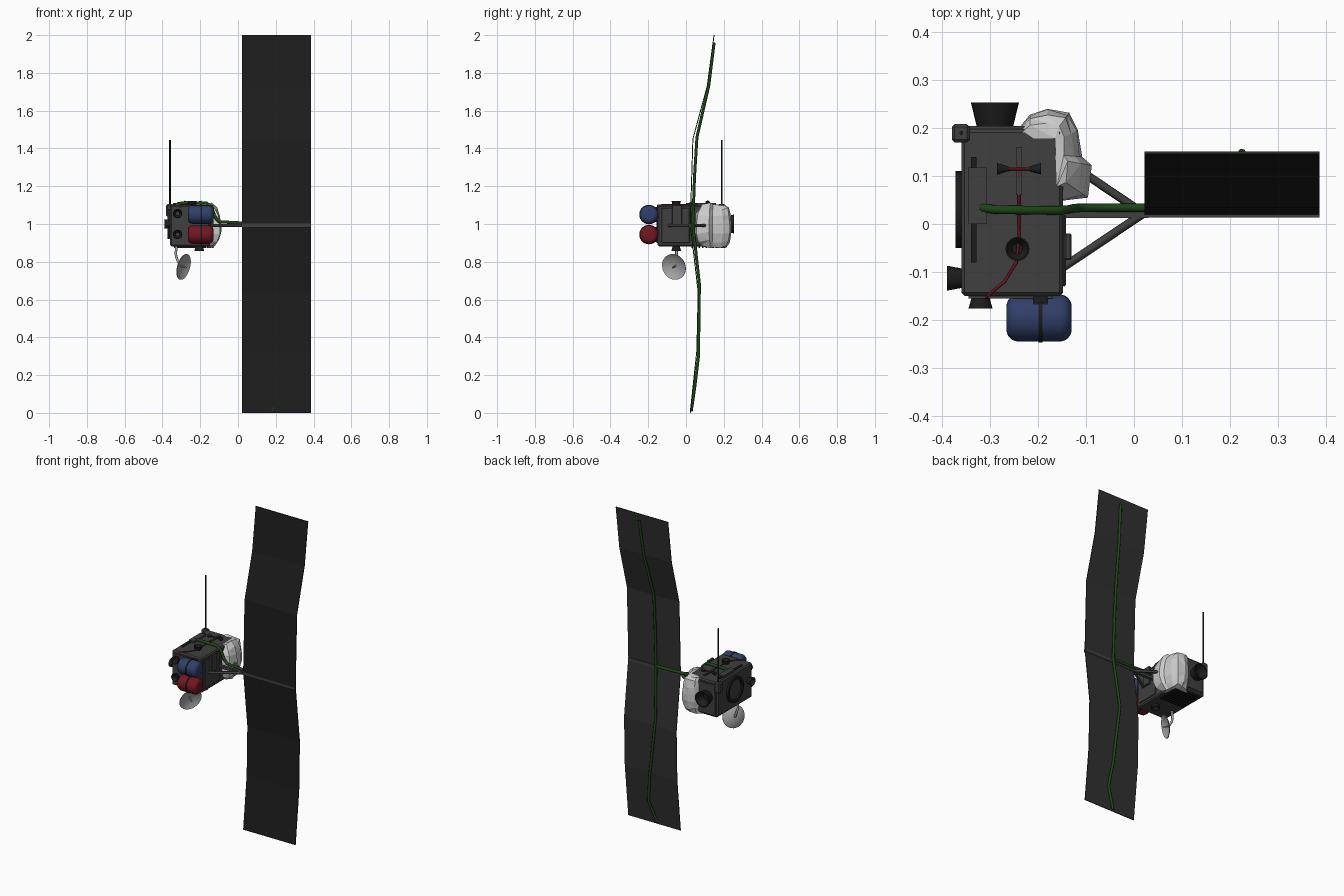
import bpy, bmesh, math, random
from mathutils import Vector

if "Cube" in bpy.data.objects:
    bpy.data.objects.remove(bpy.data.objects["Cube"])
random.seed(4)

def mat(name, r, g, b):
    m = bpy.data.materials.new(name)
    m.diffuse_color = (r, g, b, 1)
    m.use_nodes = True
    m.node_tree.nodes["Principled BSDF"].inputs["Base Color"].default_value = m.diffuse_color
    return m

DARK = mat("dark_grey", .05, .05, .05)
BLACK = mat("black", .012, .012, .012)
BACK = mat("panel_back", .03, .03, .03)
FOIL = mat("foil_white", .75, .75, .75)
DISH = mat("dish_grey", .4, .4, .4)
BLUE = mat("tank_blue", .03, .05, .14)
RED = mat("tank_red", .17, .008, .015)
GREEN = mat("cable_green", .012, .06, .008)

def finish(name, bm, m, smooth=False):
    bmesh.ops.recalc_face_normals(bm, faces=bm.faces)
    me = bpy.data.meshes.new(name)
    bm.to_mesh(me)
    bm.free()
    ob = bpy.data.objects.new(name, me)
    bpy.context.collection.objects.link(ob)
    me.materials.append(m)
    if smooth:
        bpy.ops.object.select_all(action='DESELECT')
        ob.select_set(True)
        bpy.context.view_layer.objects.active = ob
        bpy.ops.object.shade_smooth_by_angle(angle=math.radians(40))
    return ob

def box(name, lo, hi, m=DARK, bevel=0.0):
    bm = bmesh.new()
    bmesh.ops.create_cube(bm, size=1)
    for v in bm.verts:
        v.co = [lo[i] + (v.co[i] + .5) * (hi[i] - lo[i]) for i in range(3)]
    if bevel:
        bmesh.ops.bevel(bm, geom=bm.edges[:], offset=bevel, segments=1, affect='EDGES')
    return finish(name, bm, m)

def lathe(name, profile, pos, axis, m=DARK, seg=24):
    """Revolve (radius, height) points around an axis."""
    bm = bmesh.new()
    q = Vector((0, 0, 1)).rotation_difference(Vector(axis).normalized())
    rings = []
    for r, h in profile:
        ring = [(r * math.cos(a), r * math.sin(a), h) for a in
                (2 * math.pi * k / seg for k in range(seg))]
        rings.append([bm.verts.new(Vector(pos) + q @ Vector(p)) for p in ring])
    for a, b in zip(rings, rings[1:]):
        for k in range(seg):
            bm.faces.new((a[k], a[(k + 1) % seg], b[(k + 1) % seg], b[k]))
    bmesh.ops.remove_doubles(bm, verts=bm.verts, dist=1e-5)
    return finish(name, bm, m, True)

def tube(name, pts, r, m=DARK, res=3):
    cu = bpy.data.curves.new(name, 'CURVE')
    cu.dimensions = '3D'
    cu.bevel_depth, cu.bevel_resolution, cu.use_fill_caps = r, res, True
    sp = cu.splines.new('POLY')
    sp.points.add(len(pts) - 1)
    for p, c in zip(sp.points, pts):
        p.co = (*c, 1)
    ob = bpy.data.objects.new(name, cu)
    bpy.context.collection.objects.link(ob)
    cu.materials.append(m)
    bpy.ops.object.select_all(action='DESELECT')
    ob.select_set(True)
    bpy.context.view_layer.objects.active = ob
    bpy.ops.object.convert(target='MESH')
    return ob

def nozzle(name, pos, axis, r0, r1, h, m=BLACK):
    lathe(name, [(0, 0), (r0, 0), (r1, h), (r1 * .88, h), (r0 * .6, h * .25), (0, h * .25)],
          pos, axis, m)

# Solar panel: thin folded sheet, dark front, lighter back
fold = [(.02, 0), (.055, .33), (.062, .64), (.02, 1), (.034, 1.45), (.11, 1.73), (.146, 2)]
bm = bmesh.new()
rows = [[bm.verts.new((x, y + d, z)) for x, d in ((.022, 0), (.387, 0), (.387, .005), (.022, .005))]
        for y, z in fold]
for a, b in zip(rows, rows[1:]):
    for k in range(4):
        f = bm.faces.new((a[k], a[(k + 1) % 4], b[(k + 1) % 4], b[k]))
        f.material_index = 0 if k == 0 else 1
bm.faces.new(rows[0]).material_index = 1
bm.faces.new(rows[-1]).material_index = 1
finish("solar_panel", bm, BLACK).data.materials.append(BACK)

# Cross bar and boom struts
box("panel_crossbar", (.02, .014, .982), (.387, .03, 1.002))
box("boom", (-.15, .012, .984), (.03, .028, 1.0))
for n, p in (("front", (-.155, -.095, .992)), ("back", (-.155, .14, .992))):
    tube("boom_strut_" + n, [p, (.02, .022, .992)], .009, DARK, 1)

# Main body with plates
box("body", (-.36, -.15, .882), (-.148, .198, 1.1), DARK, .007)
box("right_plate", (-.15, -.13, .9), (-.142, .02, 1.085), DARK, .003)
box("right_latch", (-.145, -.075, .985), (-.13, -.02, 1.1), DARK, .003)
box("top_plate", (-.345, 0, 1.1), (-.308, .118, 1.112), DARK)
box("top_rail", (-.34, -.08, 1.098), (-.328, .14, 1.106), BLACK)
box("top_bar", (-.246, .06, 1.1), (-.234, .16, 1.11), DARK)
box("front_frame", (-.345, -.155, .9), (-.17, -.148, 1.085), DARK)
box("back_frame", (-.345, .195, .9), (-.17, .204, 1.085), DARK)
for i in range(9):
    box(f"bottom_rib_{i}", (-.34, .03 + i * .018, .874), (-.17, .039 + i * .018, .884), BLACK)

# Sensor ring on the left side
lathe("left_ring", [(.062, 0), (.08, 0), (.08, .012), (.062, .012), (.062, 0)],
      (-.36, .03, 1.0), (-1, 0, 0), BLACK, 32)
lathe("left_disc", [(0, .004), (.058, .004), (.058, 0)], (-.36, .03, 1.0), (-1, 0, 0), DARK)

# Mast antenna
box("mast_base", (-.38, .17, 1.04), (-.342, .208, 1.105), DARK, .006)
tube("mast", [(-.36, .19, 1.08), (-.36, .19, 1.445)], .004, BLACK, 2)

# Propellant tanks with straps
for n, z, m in (("upper", 1.05, BLUE), ("lower", .944, RED)):
    prof = [(0, -.068)]
    for s, order in ((-1, range(7)), (1, range(6, -1, -1))):
        for k in order:
            t = k / 6 * math.pi / 2
            prof.append((.024 + .025 * math.sin(t), s * (.043 + .025 * math.cos(t))))
    prof.append((0, .068))
    lathe(f"{n}_tank", prof, (-.198, -.196, z), (1, 0, 0), m, 32)
    lathe(f"{n}_tank_strap", [(.047, -.004), (.0515, -.004), (.0515, .004), (.047, .004)],
          (-.195, -.196, z), (1, 0, 0), BLACK, 32)
    box(f"{n}_tank_mount", (-.21, -.19, z - .04), (-.18, -.15, z + .04), BLACK)

# Main engine and thrusters
nozzle("main_engine", (-.29, .195, 1.0), (0, 1, 0), .036, .05, .058)
for z in (1.055, .945):
    nozzle("front_thruster", (-.32, -.148, z), (0, -1, 0), .017, .025, .028)
nozzle("left_thruster", (-.358, -.113, 1.0), (-1, 0, 0), .02, .026, .032)
nozzle("top_thruster", (-.243, -.052, 1.097), (0, 0, 1), .018, .025, .025)
nozzle("bottom_thruster", (-.205, -.052, .884), (0, 0, -1), .018, .026, .026)
for s in (-1, 1):
    nozzle("small_top_thruster", (-.24 + s * .022, .115, 1.112), (s, 0, 0), .005, .012, .024)
tube("thruster_feed_cross", [(-.265, .115, 1.112), (-.215, .115, 1.112)], .003, RED, 1)
tube("thruster_feed_line", [(-.24, .115, 1.108), (-.24, -.03, 1.103), (-.245, -.08, 1.103),
     (-.27, -.12, 1.103), (-.305, -.15, 1.1), (-.31, -.155, 1.06)], .003, RED, 1)

# Dish antenna on a bent arm
n = Vector((.85, -.46, -.25)).normalized()
c = Vector((-.295, -.06, .775))
cup = [(.07 * k / 6, .02 * (k / 6) ** 2 - .01) for k in range(7)]
lathe("dish", cup + [(r, h - .004) for r, h in reversed(cup)], c, n, DISH, 32)
hub = c - n * .012
tube("dish_arm", [(-.325, -.05, .89), (-.33, -.05, .84), tuple(hub - n * .02 + Vector((0, 0, .03))),
     tuple(hub)], .007, DISH)
tube("dish_feed", [tuple(hub), tuple(c + n * .025)], .004, DISH)

# Crumpled foil wrapped around the rear right corner
plan = [(-.248, .19), (-.217, .228), (-.18, .24), (-.135, .232), (-.117, .195), (-.108, .14),
        (-.088, .122), (-.096, .055), (-.155, .048), (-.165, .19)]
bm = bmesh.new()
rings = []
for z, s in ((.88, .5), (.91, .8), (.955, 1), (1.0, 1), (1.045, .95), (1.08, .75), (1.105, .4)):
    ring = []
    for i, (x, y) in enumerate(plan):
        t = s + random.uniform(-.08, .04) if s < 1 else s
        ring.append(bm.verts.new((-.165 + (x + .165) * t if x > -.165 else x,
                                  .15 + (y - .15) * (t * .5 + .5),
                                  z + random.uniform(-.01, .008))))
    rings.append(ring)
for a, b in zip(rings, rings[1:]):
    for k in range(len(plan)):
        j = (k + 1) % len(plan)
        bm.faces.new((a[k], a[j], b[j], b[k]))
bm.faces.new(rings[0])
bm.faces.new(rings[-1])
bmesh.ops.triangulate(bm, faces=bm.faces[:])
finish("foil_blanket", bm, FOIL)

# Power cables: body to panel, then along the back of the panel
tube("body_cable", [(-.325, .036, 1.098), (-.315, .034, 1.108), (-.29, .03, 1.111), (-.165, .028, 1.111),
     (-.138, .03, 1.085), (-.125, .033, 1.04), (-.1, .034, 1.012), (.02, .034, 1.005),
     (.19, .034, 1.0)], .009, GREEN)
tube("panel_cable", [(.18, .028, .01), (.23, .047, .14), (.21, .066, .3), (.165, .071, .68),
     (.185, .036, 1.0), (.185, .045, 1.25), (.185, .058, 1.46), (.212, .12, 1.73),
     (.225, .149, 1.96)], .008, GREEN)
